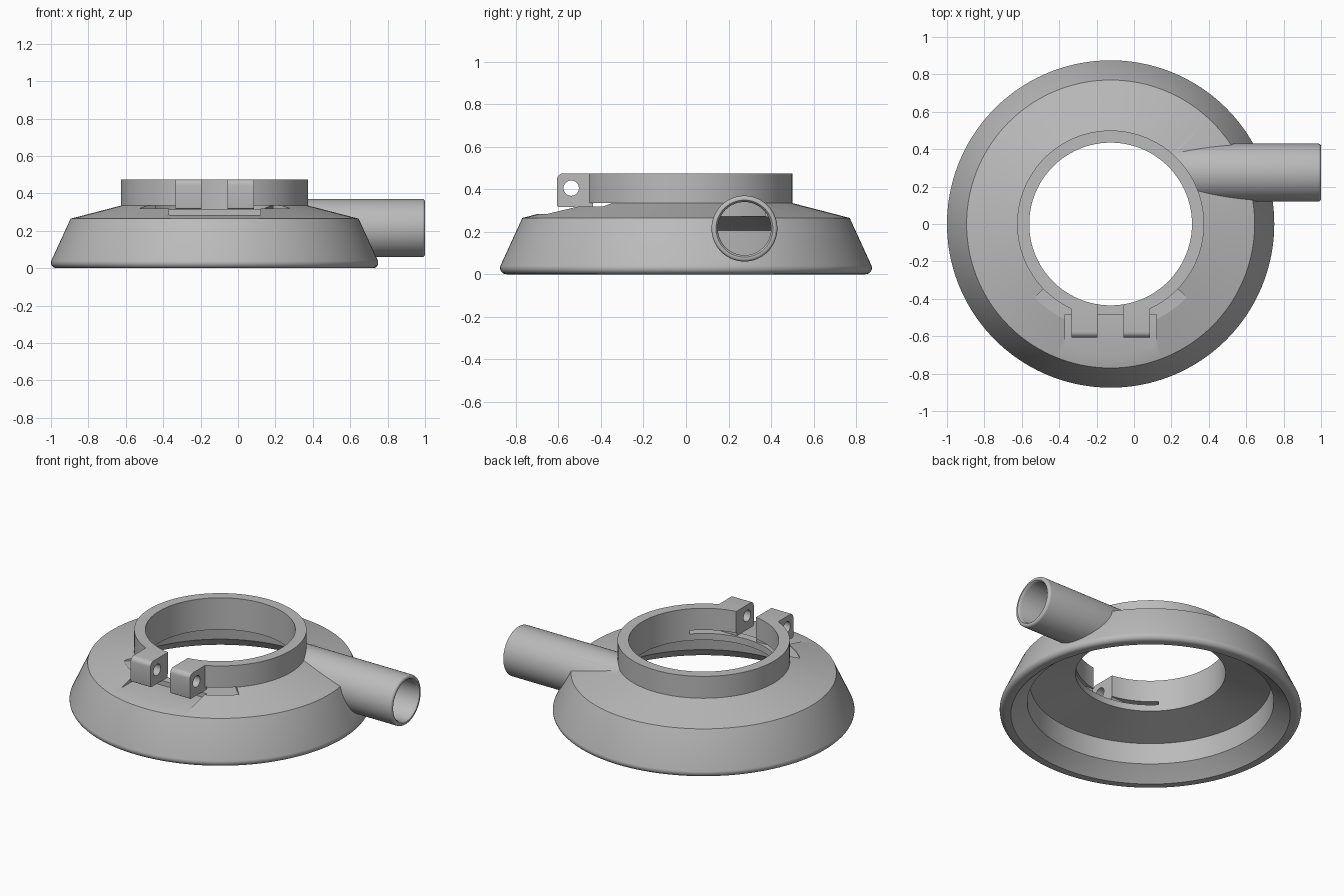
import bpy, bmesh, math
from mathutils import Matrix, Vector

cube = bpy.data.objects.get("Cube")
if cube:
    bpy.data.objects.remove(cube, do_unlink=True)

CX = -0.125      # axis of the round body
SEG = 160

grey = bpy.data.materials.new("plain_grey")
grey.use_nodes = True
colour = (0.5, 0.5, 0.5, 1)
grey.diffuse_color = colour
grey.node_tree.nodes["Principled BSDF"].inputs["Base Color"].default_value = colour


def make(name, bm):
    bmesh.ops.recalc_face_normals(bm, faces=bm.faces)
    mesh = bpy.data.meshes.new(name)
    bm.to_mesh(mesh)
    bm.free()
    mesh.materials.append(grey)
    obj = bpy.data.objects.new(name, mesh)
    bpy.context.collection.objects.link(obj)
    return obj


def lathe(name, profile, matrix, seg=SEG):
    """Solid of revolution from (radius, height) points, capped at both ends."""
    bm = bmesh.new()
    rings = []
    for r, z in profile:
        angles = [2 * math.pi * i / seg for i in range(seg)]
        rings.append([bm.verts.new((r * math.cos(a), r * math.sin(a), z)) for a in angles])
    for low, high in zip(rings, rings[1:]):
        for i in range(seg):
            j = (i + 1) % seg
            bm.faces.new((low[i], low[j], high[j], high[i]))
    bm.faces.new(rings[0])
    bm.faces.new(rings[-1])
    bm.transform(matrix)
    return make(name, bm)


def prism(name, outline, depth):
    """Closed outline of points, extruded along the depth vector."""
    bm = bmesh.new()
    face = bm.faces.new([bm.verts.new(p) for p in outline])
    new = bmesh.ops.extrude_face_region(bm, geom=[face])["geom"]
    bmesh.ops.translate(bm, vec=depth, verts=[v for v in new if isinstance(v, bmesh.types.BMVert)])
    return make(name, bm)


def box(name, x0, x1, y0, y1, z0, z1):
    return prism(name, [(x0, y0, z0), (x1, y0, z0), (x1, y1, z0), (x0, y1, z0)], Vector((0, 0, z1 - z0)))


def combine(target, tool, operation):
    mod = target.modifiers.new(operation, "BOOLEAN")
    mod.operation, mod.solver, mod.object = operation, "EXACT", tool
    bpy.context.view_layer.objects.active = target
    bpy.ops.object.modifier_apply(modifier=mod.name)
    bpy.data.objects.remove(tool, do_unlink=True)


def arc(cx, cy, r, start, end, steps):
    """Points on a circular arc, angles in degrees."""
    turns = [math.radians(start + (end - start) * i / steps) for i in range(steps + 1)]
    return [(cx + r * math.cos(a), cy + r * math.sin(a)) for a in turns]


axis = Matrix.Translation((CX, 0, 0))
along_x = Matrix.Translation((0, 0.275, 0.215)) @ Matrix.Rotation(math.pi / 2, 4, "Y")

# Flared body with rounded bottom rim, sloped roof and upright collar
body = lathe("shroud_body", arc(0.845, 0.03, 0.03, -90, 20, 6)
             + [(0.77, 0.265), (0.5, 0.335), (0.5, 0.475)], axis)

# Hose pipe on the left side, with a rounded mouth
pipe = lathe("hose_pipe", [(0.155, 0.2)] + arc(0.14, 0.985, 0.015, 0, 90, 4), along_x, 96)
combine(body, pipe, "UNION")

# Hollow inside and the round opening through the collar
cavity = lathe("cavity", [(0.83, -0.02), (0.8, 0.01), (0.715, 0.08), (0.7, 0.207),
                          (0.435, 0.272), (0.435, 0.6)], axis)
combine(body, cavity, "DIFFERENCE")

# Pipe bore, widened a little at the mouth
bore = lathe("bore", [(0.125, 0.1), (0.125, 0.985), (0.129, 0.995), (0.139, 1.005)], along_x, 96)
combine(body, bore, "DIFFERENCE")

# Thin arc slot that frees the front of the collar from the roof
ring = arc(CX, 0, 0.565, -136, -44, 40) + arc(CX, 0, 0.41, -44, -136, 40)
slot = prism("slot", [(x, y, 0.314) for x, y in ring], Vector((0, 0, 0.022)))
combine(body, slot, "DIFFERENCE")

# Flat pocket under the lugs, and the split in the collar
combine(body, box("pocket", CX - 0.245, CX + 0.245, -0.8, -0.485, 0.284, 0.334), "DIFFERENCE")
combine(body, box("split", CX - 0.07, CX + 0.07, -0.7, -0.38, 0.316, 0.6), "DIFFERENCE")

# Clamp lugs with a rounded front edge and a bolt hole
parts = [body]
for name, side in (("clamp_lug_left", 1), ("clamp_lug_right", -1)):
    x = CX + side * 0.07
    outline = [(-0.437, 0.316), (-0.437, 0.475)] + arc(-0.577, 0.445, 0.03, 90, 180, 6)
    outline += arc(-0.597, 0.326, 0.01, 180, 270, 3)
    lug = prism(name, [(x, y, z) for y, z in outline], Vector((side * 0.14, 0, 0)))
    hole = prism("bolt_hole", [(CX - 0.4, y, z) for y, z in arc(-0.54, 0.405, 0.036, 0, 348.75, 31)],
                 Vector((0.8, 0, 0)))
    combine(lug, hole, "DIFFERENCE")
    parts.append(lug)

# Smooth shading with crisp edges
bpy.ops.object.select_all(action="DESELECT")
for obj in parts:
    obj.select_set(True)
bpy.context.view_layer.objects.active = body
bpy.ops.object.shade_smooth_by_angle(angle=math.radians(30))
